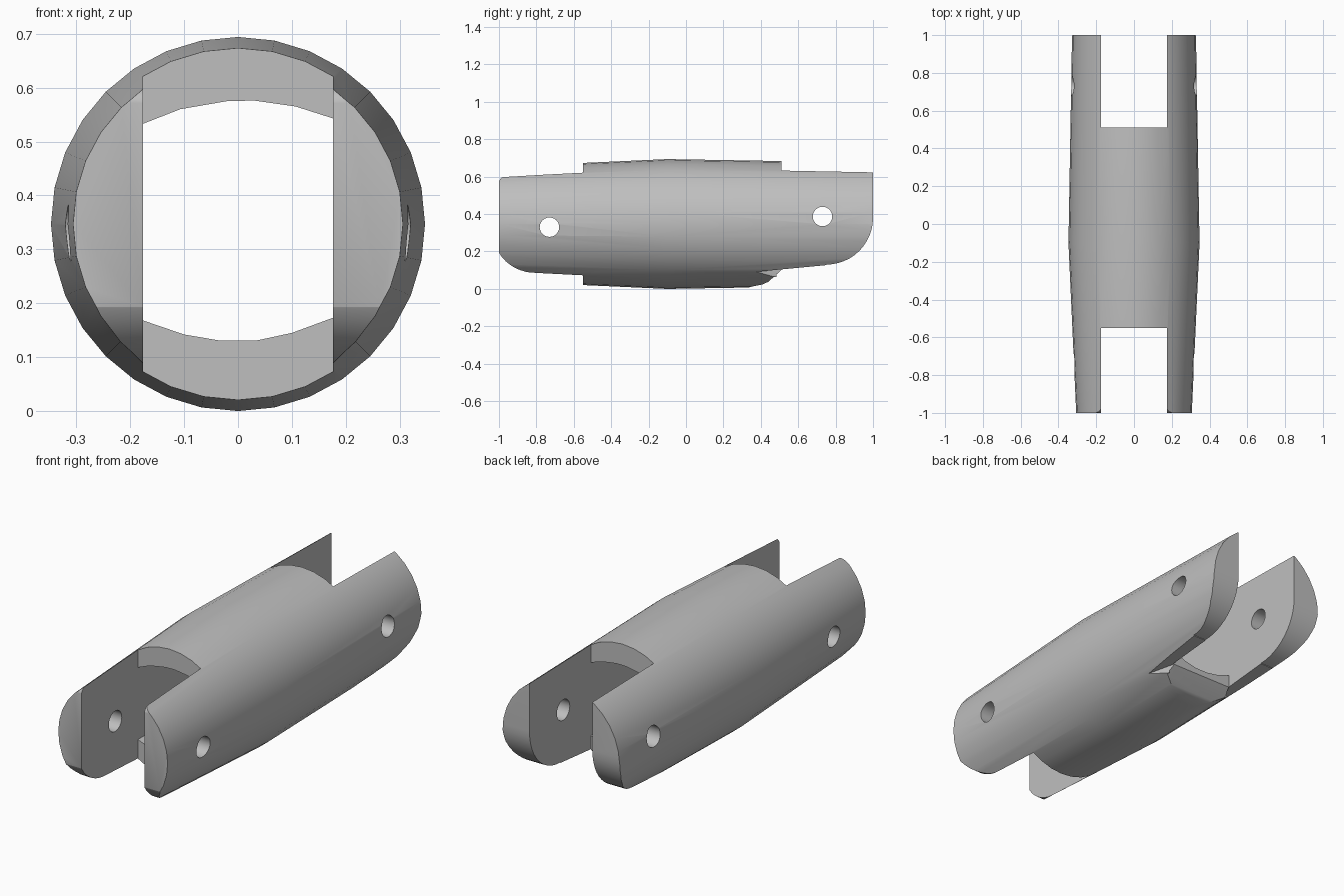
import bpy, bmesh, math

if "Cube" in bpy.data.objects:
    bpy.data.objects.remove(bpy.data.objects["Cube"], do_unlink=True)

CZ = 0.347          # height of the barrel axis
SLOT = 0.176        # half width of the slots

grey = bpy.data.materials.new("plain grey")
grey.use_nodes = True
grey.diffuse_color = (0.52, 0.52, 0.52, 1)
grey.node_tree.nodes["Principled BSDF"].inputs["Base Color"].default_value = (0.52, 0.52, 0.52, 1)


def loft(name, rings):
    """Closed solid through rings that have equal point counts."""
    bm = bmesh.new()
    loops = [[bm.verts.new(p) for p in ring] for ring in rings]
    n = len(loops[0])
    for a, b in zip(loops, loops[1:]):
        for i in range(n):
            j = (i + 1) % n
            bm.faces.new((a[i], a[j], b[j], b[i]))
    bm.faces.new(loops[0])
    bm.faces.new(loops[-1])
    bmesh.ops.recalc_face_normals(bm, faces=bm.faces)
    mesh = bpy.data.meshes.new(name)
    bm.to_mesh(mesh)
    bm.free()
    mesh.materials.append(grey)
    obj = bpy.data.objects.new(name, mesh)
    bpy.context.collection.objects.link(obj)
    return obj


def along_x(name, profile, x0=-1, x1=1):
    return loft(name, [[(x, y, z) for y, z in profile] for x in (x0, x1)])


def along_y(name, profile, y0, y1):
    return loft(name, [[(x, y, z) for x, z in profile] for y in (y0, y1)])


def arc(cy, cz, ry, rz, start, end, steps):
    angles = [math.radians(start + (end - start) * i / steps) for i in range(steps + 1)]
    return [(cy + ry * math.cos(a), cz + rz * math.sin(a)) for a in angles]


def cut(target, cutter):
    cutter.hide_render = True
    mod = target.modifiers.new("cut", 'BOOLEAN')
    mod.operation = 'DIFFERENCE'
    mod.solver = 'EXACT'
    mod.object = cutter
    bpy.ops.object.select_all(action='DESELECT')
    bpy.context.view_layer.objects.active = target
    target.select_set(True)
    bpy.ops.object.modifier_apply(modifier=mod.name)
    bpy.data.objects.remove(cutter, do_unlink=True)


# Barrel, widest just forward of the middle
body = loft("link_body", [
    [(x, y, z) for x, z in arc(0, CZ, r, r, 0, 348.75, 31)]
    for y, r in ((-1, 0.306), (-0.1, 0.347), (1, 0.328))])

# Slots that leave two prongs at each end
slot = [(-SLOT, -1), (SLOT, -1), (SLOT, 2), (-SLOT, 2)]
cut(body, along_y("front_slot_cutter", slot, -2, -0.55))
cut(body, along_y("back_slot_cutter", slot, 0.51, 2))

# Bore with flat sides and shallow arched top and bottom
bore = [(-SLOT, 0.168), (-0.1, 0.142), (-0.035, 0.131), (0.035, 0.131), (0.1, 0.145),
        (SLOT, 0.173), (SLOT, 0.543), (0.107, 0.565), (0.03, 0.576), (-0.02, 0.575),
        (-0.107, 0.56), (-SLOT, 0.533)]
cut(body, along_y("bore_cutter", bore, -0.7, 0.7))

# Rounded lip under the back slot
lip = [(0.3, 0), (0.37, 0.016), (0.41, 0.024), (0.44, 0.038), (0.515, 0.105),
       (0.515, -0.2), (0.3, -0.2)]
cut(body, along_x("lip_cutter", lip, -0.18, 0.18))

# Relieved underside of the back prongs
for side in (-1, 1):
    plan = [(0.225, 0.36), (SLOT - 0.002, 0.5), (SLOT - 0.002, 1.2), (0.5, 1.2), (0.5, 0.36)]
    cut(body, loft("underside_cutter", [
        [(side * x, y, -0.2) for x, y in plan],
        [(side * x, y, 0.09 + 0.095 * (y - 0.36)) for x, y in plan]]))

# Rounded prong ends
back_round = arc(0.75, 0.38, 0.25, 0.25, -90, 0, 12) + [(1.2, 0.38), (1.2, -0.2), (0.75, -0.2)]
cut(body, along_x("back_round_cutter", back_round))
front_round = arc(-0.8, 0.285, 0.225, 0.2, 270, 192, 10)
front_round += [(-1.2, 0.24), (-1.2, -0.2), (-0.8, -0.2)]
cut(body, along_x("front_round_cutter", front_round))
front_top = arc(-0.965, 0.565, 0.036, 0.036, 180, 90, 5) + [(-0.965, 0.8), (-1.2, 0.8), (-1.2, 0.565)]
cut(body, along_x("front_top_cutter", front_top))

# Pin holes through both pairs of prongs
for y, z in ((-0.73, 0.33), (0.73, 0.387)):
    cut(body, along_x("pin_hole_cutter", arc(y, z, 0.052, 0.052, 0, 345, 23)))

bpy.ops.object.select_all(action='DESELECT')
body.select_set(True)
bpy.context.view_layer.objects.active = body
bpy.ops.object.shade_smooth_by_angle(angle=math.radians(30))
